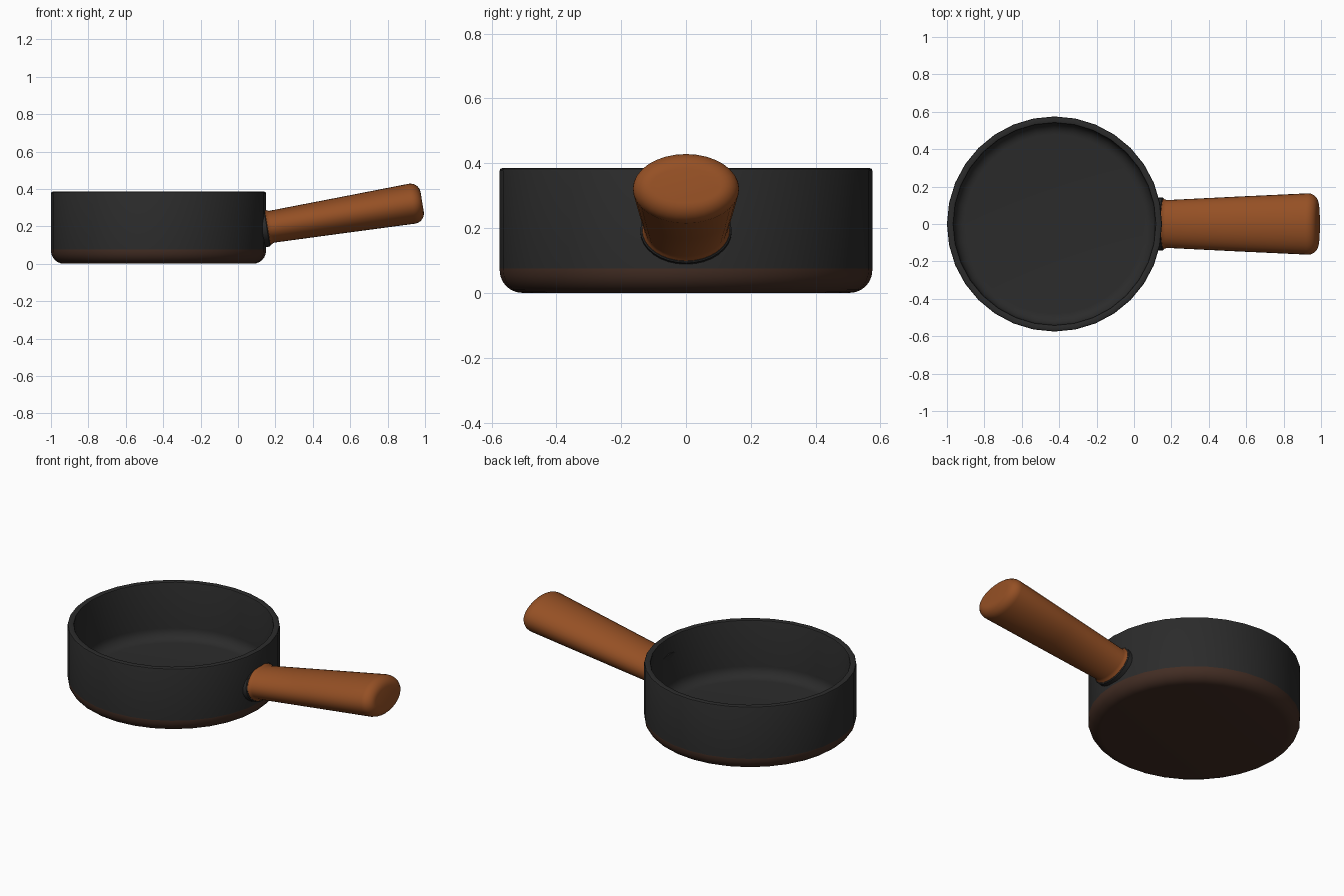
import bpy, bmesh
from math import sin, cos, pi, atan2
from mathutils import Matrix

if "Cube" in bpy.data.objects:
    bpy.data.objects.remove(bpy.data.objects["Cube"])


def material(name, rgb):
    m = bpy.data.materials.new(name)
    m.diffuse_color = (*rgb, 1)
    m.use_nodes = True
    m.node_tree.nodes["Principled BSDF"].inputs["Base Color"].default_value = m.diffuse_color
    return m


def arc(cr, cz, rad, a0, a1, n=6):
    """Points of a fillet in the profile plane, angles in degrees."""
    return [(cr + rad * cos((a0 + (a1 - a0) * i / n) * pi / 180),
             cz + rad * sin((a0 + (a1 - a0) * i / n) * pi / 180)) for i in range(n + 1)]


def loft(name, sections, sides, mat, matrix, cap_start=False, cap_end=False):
    """Skin elliptical sections (rx, ry, z) stacked along local z."""
    bm = bmesh.new()
    rings = [[bm.verts.new((rx * cos(2 * pi * i / sides), ry * sin(2 * pi * i / sides), z))
              for i in range(sides)] for rx, ry, z in sections]
    for a, b in zip(rings, rings[1:]):
        for i in range(sides):
            j = (i + 1) % sides
            bm.faces.new((a[i], a[j], b[j], b[i]))
    if cap_start:
        bm.faces.new(rings[0][::-1])
    if cap_end:
        bm.faces.new(rings[-1])
    me = bpy.data.meshes.new(name)
    bm.to_mesh(me)
    bm.free()
    ob = bpy.data.objects.new(name, me)
    bpy.context.collection.objects.link(ob)
    ob.matrix_world = matrix
    me.materials.append(mat)
    bpy.ops.object.select_all(action='DESELECT')
    ob.select_set(True)
    bpy.context.view_layer.objects.active = ob
    bpy.ops.object.shade_smooth_by_angle(angle=pi / 5)
    return ob


iron = material("dark_iron", (0.024, 0.024, 0.024))
brown = material("base_brown", (0.055, 0.026, 0.017))
wood = material("handle_wood", (0.30, 0.08, 0.018))

R, H, SPLIT = 0.575, 0.385, 0.075
centre = Matrix.Translation((-0.425, 0, 0))

# rounded brown underside
base = arc(R - 0.07, 0.07, 0.07, -90, 0) + [(R, SPLIT)]
loft("pan_base", [(r, r, z) for r, z in base], 32, brown, centre, cap_start=True)

# pan wall, rim and inside floor
wall = [(R, SPLIT)] + arc(R - 0.008, H - 0.008, 0.008, 0, 90, 2)
wall += arc(0.548, H - 0.008, 0.008, 90, 180, 2)
wall += arc(0.54 - 0.06, 0.11, 0.06, 0, -90)
loft("pan_body", [(r, r, z) for r, z in wall], 32, iron, centre, cap_end=True)

# handle axis: local z runs outward and upward, local x is thickness, local y width
tilt = atan2(0.137, 0.835)
axis = Matrix.Translation((0.15, 0, 0.193)) @ Matrix.Rotation(pi / 2 - tilt, 4, 'Y')

# dark collar joining handle and wall
loft("handle_collar", [(0.103, 0.141, -0.026), (0.103, 0.141, 0.004), (0.098, 0.136, 0.008)],
     32, iron, axis, cap_start=True, cap_end=True)

# tapered oval handle with a small lip and a rounded end
L, F = 0.846, 0.055
handle = [(0.090, 0.128, 0.0), (0.097, 0.135, 0.009), (0.091, 0.130, 0.018),
          (0.086, 0.128, 0.03), (0.097, 0.147, 0.42)]
handle += [(0.108 - F + r, 0.164 - F + r, z) for r, z in arc(0, L - F, F, 0, 90, 7)]
loft("handle", handle, 32, wood, axis, cap_start=True, cap_end=True)
